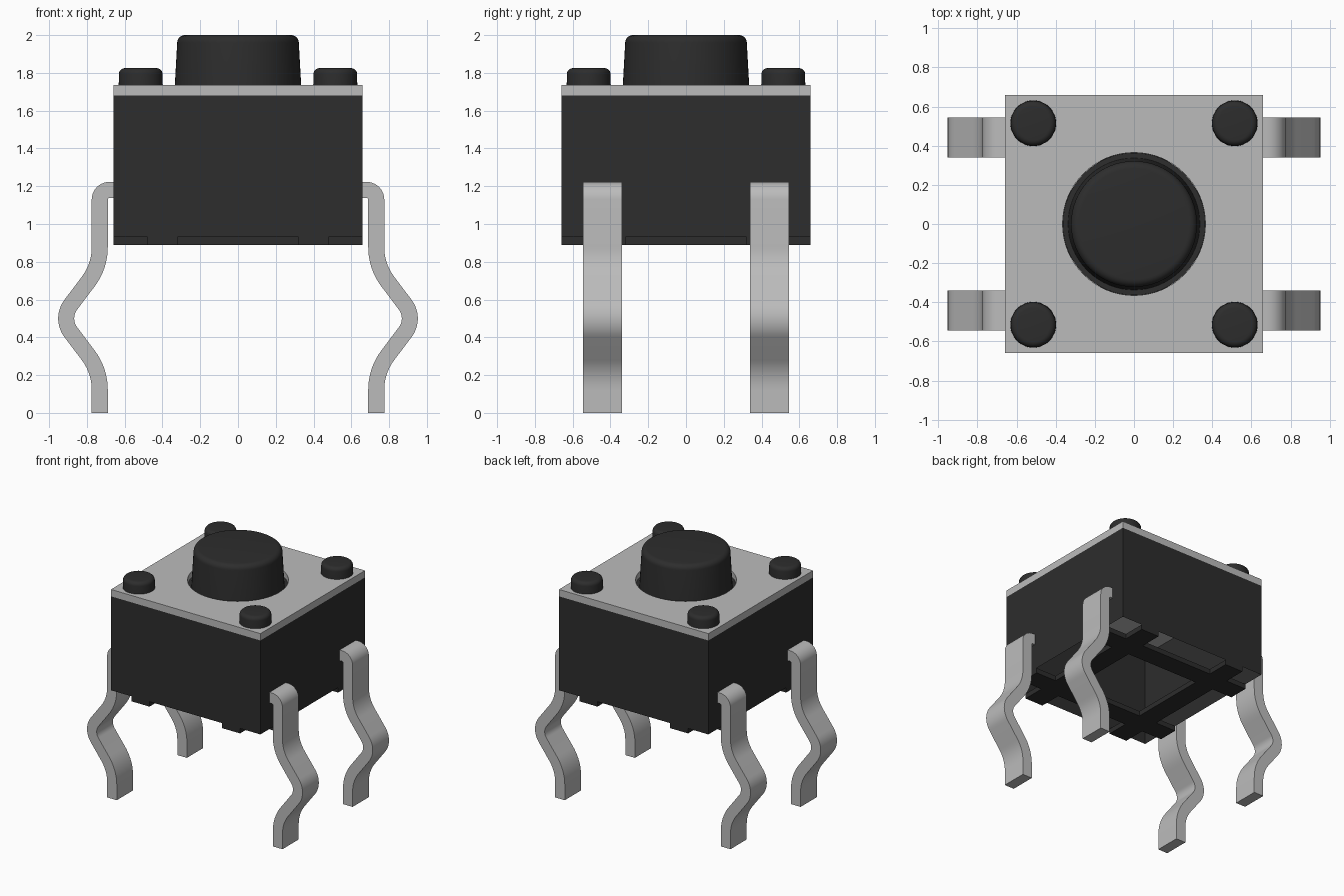
import bpy, bmesh, math
from mathutils import Vector

cube = bpy.data.objects.get("Cube")
if cube:
    bpy.data.objects.remove(cube, do_unlink=True)


def material(name, value):
    m = bpy.data.materials.new(name)
    m.use_nodes = True
    color = (value, value, value, 1)
    m.diffuse_color = color
    m.node_tree.nodes["Principled BSDF"].inputs["Base Color"].default_value = color
    return m


BLACK = material("black plastic", 0.026)
METAL = material("light metal", 0.5)

HALF = 0.66                      # half width of the housing
BASE, RIM, TOP = 0.93, 1.68, 1.735   # housing bottom, plate bottom, plate top


def finish(bm, name, mat, smooth=False, recalc=True):
    if recalc:
        bmesh.ops.recalc_face_normals(bm, faces=bm.faces[:])
    mesh = bpy.data.meshes.new(name)
    bm.to_mesh(mesh)
    bm.free()
    mesh.materials.append(mat)
    obj = bpy.data.objects.new(name, mesh)
    bpy.context.collection.objects.link(obj)
    if smooth:
        bpy.ops.object.select_all(action="DESELECT")
        obj.select_set(True)
        bpy.context.view_layer.objects.active = obj
        bpy.ops.object.shade_smooth_by_angle(angle=math.radians(35))
    return obj


def add_box(bm, lo, hi):
    lo, hi = Vector(lo), Vector(hi)
    verts = bmesh.ops.create_cube(bm, size=1)["verts"]
    for v in verts:
        v.co = (lo + hi) / 2 + v.co * (hi - lo)


def lathe(name, profile, center, mat, steps=48):
    bm = bmesh.new()
    verts = [bm.verts.new((center[0] + r, center[1], z)) for r, z in profile]
    edges = [bm.edges.new(pair) for pair in zip(verts, verts[1:])]
    bmesh.ops.spin(bm, geom=verts + edges, cent=(*center, 0), axis=(0, 0, 1),
                   angle=math.tau, steps=steps, use_merge=True)
    bmesh.ops.remove_doubles(bm, verts=bm.verts[:], dist=1e-4)
    return finish(bm, name, mat, True)


def rounded_rim(r, z, bevel, steps=6):
    """Quarter-round shoulder ending in the centre of a flat top."""
    arc = [(i / steps) * math.pi / 2 for i in range(steps + 1)]
    return [(r - bevel + bevel * math.cos(a), z - bevel + bevel * math.sin(a))
            for a in arc] + [(0, z)]


def fillet(corner, before, after, radius, steps=10):
    """Arc points replacing a corner of a path."""
    u, w = (before - corner).normalized(), (after - corner).normalized()
    half = u.angle(w) / 2
    start = corner + u * radius / math.tan(half)
    center = corner + (u + w).normalized() * radius / math.sin(half)
    a = start - center
    b = corner + w * radius / math.tan(half) - center
    total = a.angle(b)
    return [center + (a * math.sin((1 - t) * total) + b * math.sin(t * total))
            / math.sin(total) for t in (i / steps for i in range(steps + 1))]


# Housing: hollow, open underneath, closed above by the plate
bm = bmesh.new()
add_box(bm, (-HALF, -HALF, BASE), (HALF, HALF, RIM))
bmesh.ops.delete(bm, geom=[f for f in bm.faces if abs(f.normal.z) > 0.5],
                 context="FACES")
finish(bm, "housing", BLACK, recalc=False)

# Crossed bars under the housing
bm = bmesh.new()
IN, OUT, FOOT = 0.32, 0.48, 0.89
for s in (-1, 1):
    lo, hi = sorted((s * IN, s * OUT))
    add_box(bm, (lo, -HALF, FOOT), (hi, HALF, BASE))
    for a, b in ((-HALF, -OUT), (-IN, IN), (OUT, HALF)):
        add_box(bm, (a, lo, FOOT), (b, hi, BASE))
finish(bm, "bottom_bars", BLACK)

# Cover plate with a round hole
bm = bmesh.new()
rings = []
SEGS = 64
for i in range(SEGS):
    a = math.tau * i / SEGS
    d = Vector((math.cos(a), math.sin(a), 0))
    outer = HALF / max(abs(d.x), abs(d.y))
    rings.append([bm.verts.new((d.x * r, d.y * r, z)) for r, z in
                  ((outer, RIM), (outer, TOP), (0.365, TOP), (0.365, RIM))])
for i, ring in enumerate(rings):
    following = rings[(i + 1) % SEGS]
    for j in range(4):
        k = (j + 1) % 4
        bm.faces.new((ring[j], following[j], following[k], ring[k]))
finish(bm, "cover_plate", METAL, True)

# Push button with its hidden flange
lathe("push_button", [(0, 1.67), (0.364, 1.67), (0.364, 1.69), (0.337, 1.69)]
      + rounded_rim(0.322, 2.0, 0.04), (0, 0), BLACK, 64)

# Corner pegs
for sx, side in ((1, "left"), (-1, "right")):
    for sy, end in ((-1, "front"), (1, "back")):
        lathe(f"{end}_{side}_peg", [(0, TOP - 0.01), (0.117, TOP - 0.01)]
              + rounded_rim(0.115, 1.825, 0.03), (sx * 0.515, sy * 0.515), BLACK)

# Bent legs: a filleted path thickened and given width
STEM = 0.732
corners = [Vector(p) for p in ((0.65, 1.18), (STEM, 1.18), (STEM, 0.776),
                               (0.94, 0.5), (STEM, 0.224), (STEM, 0))]
path = [corners[0]]
for i, radius in enumerate((0.05, 0.3, 0.12, 0.3), 1):
    path += fillet(corners[i], corners[i - 1], corners[i + 1], radius)
path.append(corners[-1])


def leg(name, sx, sy):
    bm = bmesh.new()
    sections = []
    for i, p in enumerate(path):
        t = (path[min(i + 1, len(path) - 1)] - path[max(i - 1, 0)]).normalized()
        if i in (0, len(path) - 1):
            t = Vector((1, 0)) if i == 0 else Vector((0, -1))
        n = Vector((-t.y, t.x)) * 0.0425
        sections.append([bm.verts.new((sx * q.x, sy * y, q.y)) for q, y in
                         ((p + n, 0.34), (p + n, 0.545),
                          (p - n, 0.545), (p - n, 0.34))])
    for a, b in zip(sections, sections[1:]):
        for j in range(4):
            k = (j + 1) % 4
            bm.faces.new((a[j], a[k], b[k], b[j]))
    bm.faces.new(sections[0])
    bm.faces.new(sections[-1])
    finish(bm, name, METAL, True)


for sx, side in ((1, "left"), (-1, "right")):
    for sy, end in ((-1, "front"), (1, "back")):
        leg(f"{end}_{side}_leg", sx, sy)
